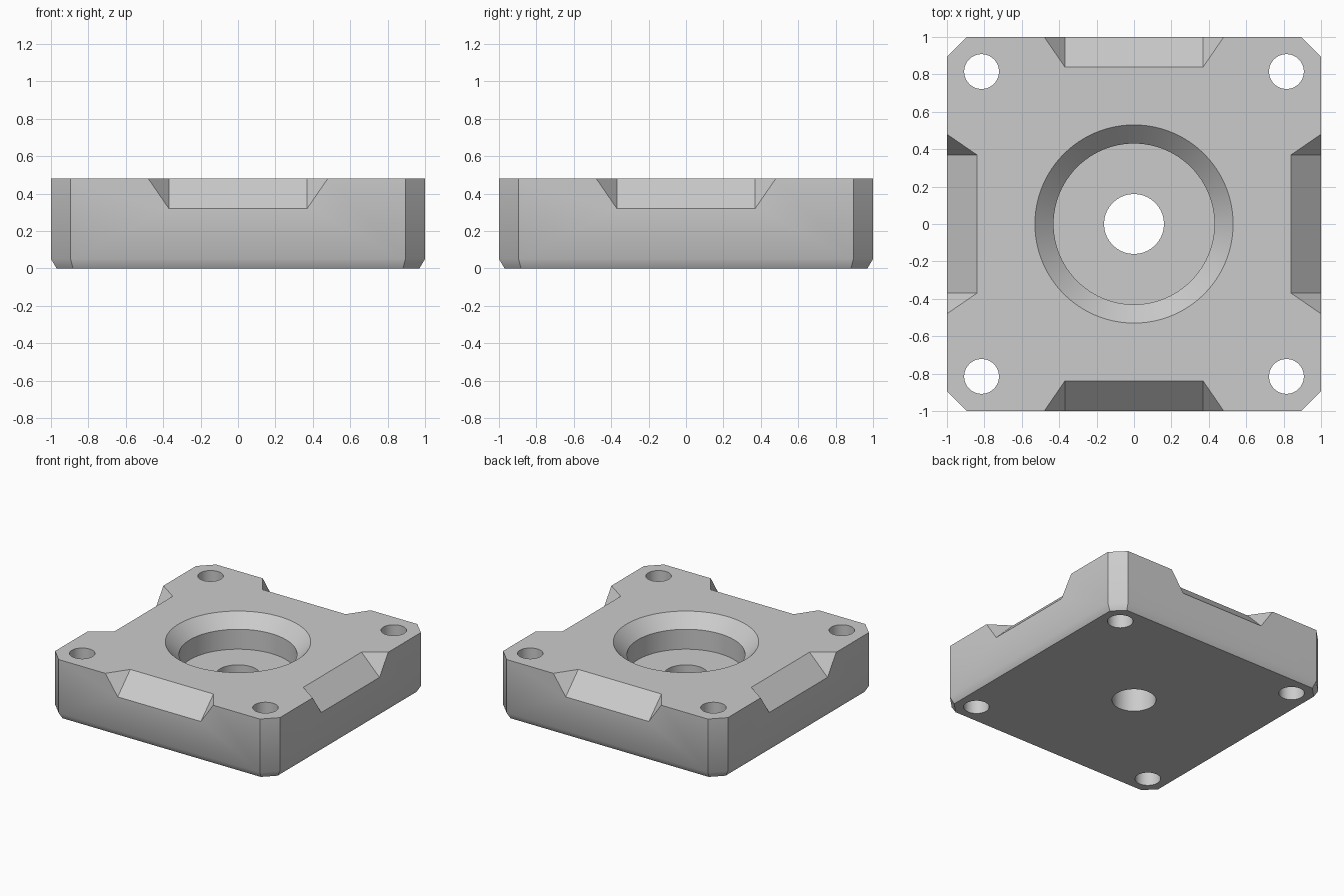
import bpy, bmesh
from math import pi, cos, sin, radians
from mathutils import Matrix

if "Cube" in bpy.data.objects:
    bpy.data.objects.remove(bpy.data.objects["Cube"])

HEIGHT = 0.48
CORNER = 0.895   # where the cut corners start
NOTCH = 0.37     # half length of the notch floor

grey = bpy.data.materials.new("plain grey")
grey.use_nodes = True
colour = (0.6, 0.6, 0.6, 1)
grey.diffuse_color = colour
grey.node_tree.nodes["Principled BSDF"].inputs["Base Color"].default_value = colour


def loft(name, rings):
    """Closed solid through a stack of rings with equal point counts."""
    bm = bmesh.new()
    loops = [[bm.verts.new(p) for p in ring] for ring in rings]
    count = len(loops[0])
    for low, high in zip(loops, loops[1:]):
        for i in range(count):
            j = (i + 1) % count
            bm.faces.new((low[i], low[j], high[j], high[i]))
    bm.faces.new(loops[0][::-1])
    bm.faces.new(loops[-1])
    bmesh.ops.recalc_face_normals(bm, faces=bm.faces)
    mesh = bpy.data.meshes.new(name)
    bm.to_mesh(mesh)
    bm.free()
    mesh.materials.append(grey)
    ob = bpy.data.objects.new(name, mesh)
    bpy.context.collection.objects.link(ob)
    return ob


def turned(name, profile, x=0, y=0, sides=96):
    """Round solid from (radius, z) pairs."""
    angles = [2 * pi * i / sides for i in range(sides)]
    return loft(name, [[(x + r * cos(a), y + r * sin(a), z) for a in angles]
                       for r, z in profile])


def octagon(half, corner, z):
    quarter = [(half, -corner), (half, corner)]
    ring = []
    for k in range(4):
        for x, y in quarter:
            ring.append((x, y, z))
        quarter = [(-y, x) for x, y in quarter]
    return ring


# Square block with cut corners and an eased bottom edge
inset = 0.03
body = loft("mounting_block", [
    octagon(1 - inset, CORNER - inset * 0.41, 0),
    octagon(1, CORNER, 0.05),
    octagon(1, CORNER, HEIGHT)])

# Stepped centre bore with a chamfered mouth
cutters = [turned("centre_bore_cutter", [
    (0.16, -0.1), (0.16, 0.22), (0.43, 0.22), (0.43, 0.38),
    (0.53, HEIGHT), (0.58, HEIGHT + 0.05)])]

# Bolt holes in the corners
for sx in (-1, 1):
    for sy in (-1, 1):
        cutters.append(turned("bolt_hole_cutter", [(0.093, -0.1), (0.093, 0.6)],
                              sx * 0.815, sy * 0.815, 64))


# Sloped notch with flared ends, one in the middle of each side
def notch_ring(z):
    inner = -0.84 + z - HEIGHT
    outer = -1.14
    flare = NOTCH + (inner - outer) * 0.11 / 0.16
    return [(-NOTCH, inner, z), (NOTCH, inner, z), (flare, outer, z), (-flare, outer, z)]


for k in range(4):
    cutter = loft("notch_cutter", [notch_ring(HEIGHT - 0.2), notch_ring(HEIGHT + 0.1)])
    cutter.data.transform(Matrix.Rotation(k * pi / 2, 4, "Z"))
    cutters.append(cutter)

# Cut everything out of the block
bpy.ops.object.select_all(action="DESELECT")
bpy.context.view_layer.objects.active = body
body.select_set(True)
for cutter in cutters:
    cutter.hide_render = True
    mod = body.modifiers.new("cut", "BOOLEAN")
    mod.operation = "DIFFERENCE"
    mod.solver = "EXACT"
    mod.object = cutter
    bpy.ops.object.modifier_apply(modifier=mod.name)
for cutter in cutters:
    bpy.data.objects.remove(cutter)

bpy.ops.object.shade_smooth_by_angle(angle=radians(35))
